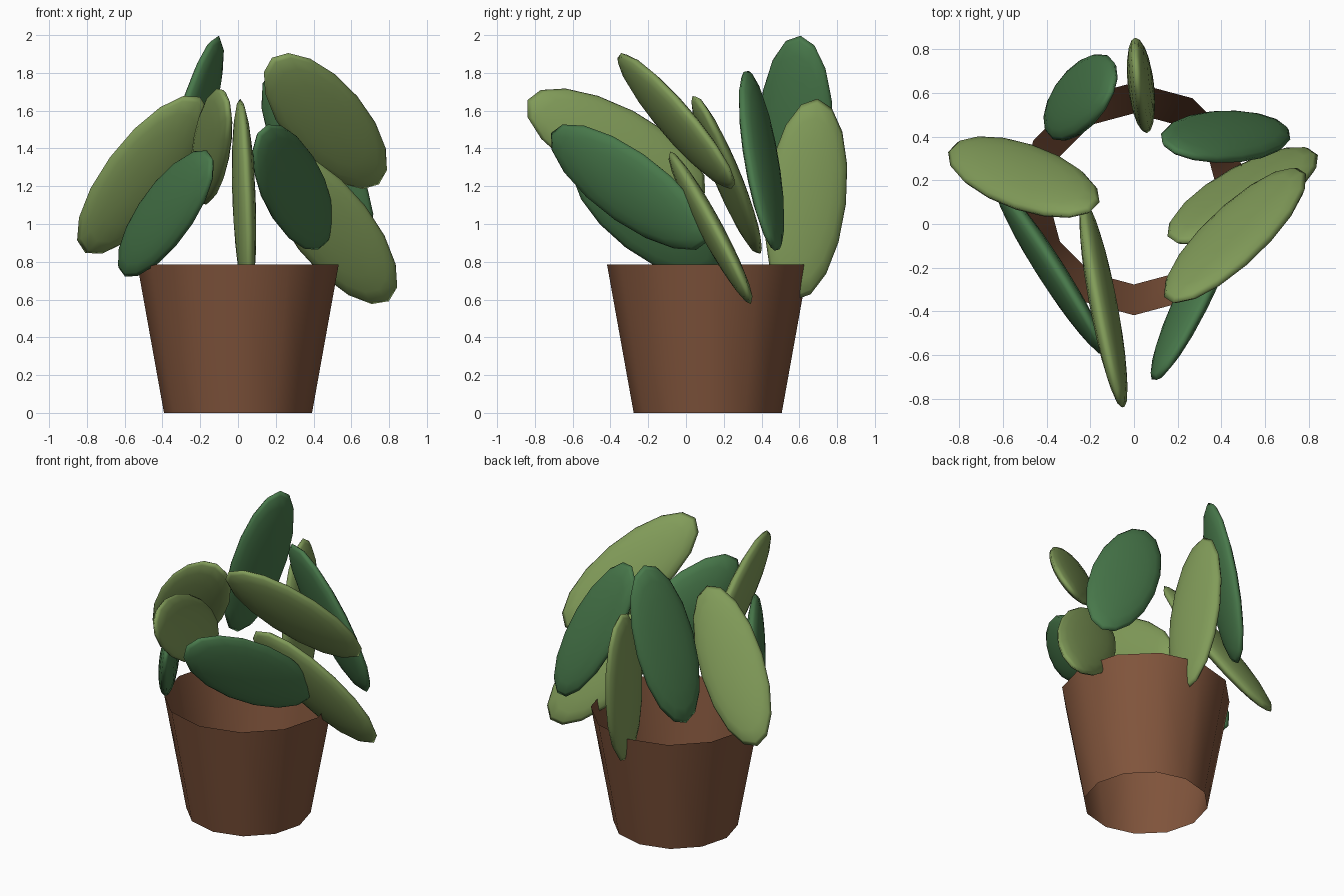
import bpy, bmesh, math
from mathutils import Vector, Matrix

if "Cube" in bpy.data.objects:
    bpy.data.objects.remove(bpy.data.objects["Cube"])


def material(name, rgb):
    m = bpy.data.materials.new(name)
    m.diffuse_color = (*rgb, 1)
    m.use_nodes = True
    m.node_tree.nodes["Principled BSDF"].inputs["Base Color"].default_value = m.diffuse_color
    return m


POT = material("terracotta", (0.22, 0.09, 0.045))
LIGHT = material("light_green", (0.22, 0.33, 0.10))
DARK = material("dark_green", (0.065, 0.19, 0.07))


def add_object(name, bm, mat):
    mesh = bpy.data.meshes.new(name)
    bm.to_mesh(mesh)
    bm.free()
    for p in mesh.polygons:
        p.use_smooth = True
    mesh.materials.append(mat)
    ob = bpy.data.objects.new(name, mesh)
    bpy.context.collection.objects.link(ob)
    return ob


# Pot: tapered twelve-sided wall, open at both ends
HEIGHT = 0.785
bm = bmesh.new()
bmesh.ops.create_cone(bm, cap_ends=False, segments=12, radius1=0.392,
                      radius2=0.533, depth=HEIGHT,
                      matrix=Matrix.Rotation(math.radians(90), 4, 'Z'))
pot = add_object("pot", bm, POT)
pot.location = (0, 0.115, HEIGHT / 2)

# Leaves: flattened ellipsoids given by centre, long axis and face normal
LEAF_SIZE = (0.537, 0.214, 0.058)


def leaf(name, mat, centre, along, normal):
    d = Vector(along).normalized()
    w = Vector(normal).cross(d).normalized()
    n = d.cross(w)
    rot = Matrix((d, w, n)).transposed().to_4x4()
    bm = bmesh.new()
    bmesh.ops.create_uvsphere(
        bm, u_segments=16, v_segments=10, radius=1,
        matrix=Matrix.Translation(centre) @ rot @ Matrix.Diagonal((*LEAF_SIZE, 1)))
    add_object(name, bm, mat)


leaf("leaf_left", LIGHT, (-0.505, 0.215, 1.26), (0.567, -0.297, 0.77), (-0.18, 0.87, 0.46))
leaf("leaf_front_left", DARK, (-0.382, -0.21, 1.055), (0.465, -0.705, 0.535), (0.85, 0.48, -0.11))
leaf("leaf_front", LIGHT, (-0.14, -0.37, 1.41), (0.157, -0.875, 0.458), (0.968, 0.236, 0.119))
leaf("leaf_front_right", DARK, (0.29, -0.30, 1.195), (0.345, 0.771, -0.534), (0.815, -0.527, -0.235))
leaf("leaf_right_upper", LIGHT, (0.463, -0.052, 1.545), (0.527, 0.577, -0.625), (0.32, -0.814, -0.482))
leaf("leaf_right_lower", LIGHT, (0.498, 0.13, 0.98), (0.559, 0.403, -0.724), (0.095, -0.89, -0.42))
leaf("leaf_back_right", DARK, (0.42, 0.40, 1.335), (-0.445, -0.126, 0.886), (0.31, 0.909, 0.285))
leaf("leaf_back", LIGHT, (0.032, 0.635, 1.13), (-0.039, 0.113, 0.993), (0.995, 0.10, 0.03))
leaf("leaf_back_left", DARK, (-0.245, 0.58, 1.48), (0.268, 0.049, 0.962), (-0.901, 0.381, 0.231))
